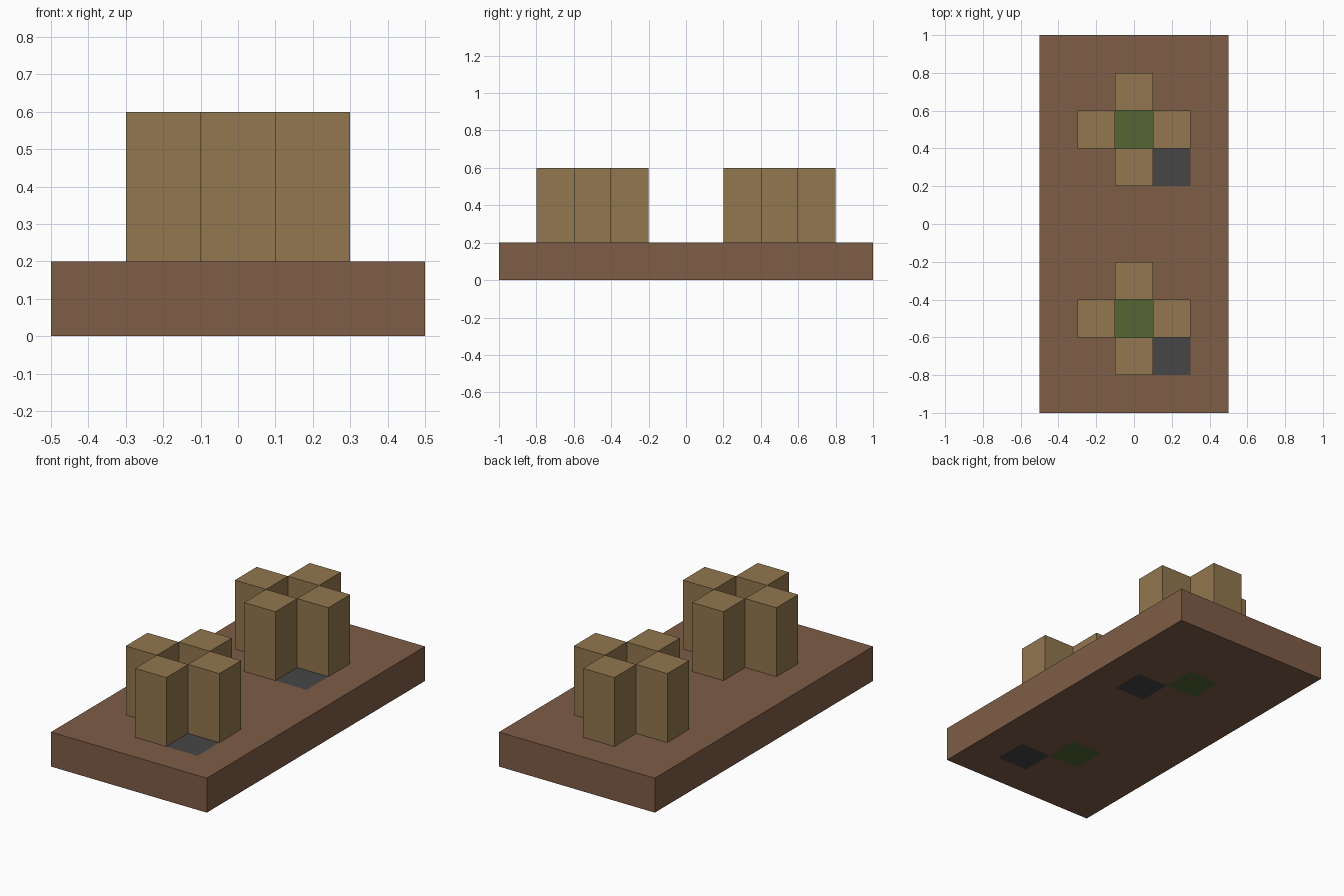
import bpy
import bmesh

default_cube = bpy.data.objects.get("Cube")
if default_cube:
    bpy.data.objects.remove(default_cube, do_unlink=True)


def linear(channel):
    c = channel / 255
    return c / 12.92 if c <= 0.04045 else ((c + 0.055) / 1.055) ** 2.4


def material(name, rgb):
    mat = bpy.data.materials.new(name)
    mat.use_nodes = True
    colour = (*[linear(c) for c in rgb], 1)
    mat.diffuse_color = colour
    mat.node_tree.nodes["Principled BSDF"].inputs["Base Color"].default_value = colour
    return mat


brown = material("brown earth", (126, 93, 71))
tan = material("tan wood", (146, 119, 78))
green = material("moss green", (84, 102, 52))
grey = material("dark grey", (70, 70, 70))


def box(name, centre, size, mats, cuts=(), rule=None):
    """Box with optional cuts (axis, position) and a face material rule."""
    bm = bmesh.new()
    bmesh.ops.create_cube(bm, size=1)
    for v in bm.verts:
        v.co = [c + p * s for c, p, s in zip(centre, v.co, size)]
    for axis, position in cuts:
        point, normal = [0, 0, 0], [0, 0, 0]
        point[axis], normal[axis] = position, 1
        bmesh.ops.bisect_plane(bm, geom=bm.verts[:] + bm.edges[:] + bm.faces[:],
                               plane_co=point, plane_no=normal, dist=1e-5)
    bm.normal_update()
    if rule:
        for face in bm.faces:
            face.material_index = rule(face)
    mesh = bpy.data.meshes.new(name)
    bm.to_mesh(mesh)
    bm.free()
    for mat in mats:
        mesh.materials.append(mat)
    obj = bpy.data.objects.new(name, mesh)
    bpy.context.collection.objects.link(obj)
    return obj


CELL = 0.2
CLUSTERS = {"front": -0.5, "back": 0.5}


def slab_colour(face):
    """Green square at each cluster centre, grey square diagonally beside it."""
    c = face.calc_center_median()
    if abs(face.normal.z) > 0.9:
        for y in CLUSTERS.values():
            for index, dx, dy in ((1, 0, 0), (2, CELL, -CELL)):
                if max(abs(c.x - dx), abs(c.y - y - dy)) < 0.01:
                    return index
    return 0


# Base slab with inlaid squares on its top and bottom
slab_cuts = [(0, x) for x in (-0.1, 0.1, 0.3)]
slab_cuts += [(1, y + d) for y in CLUSTERS.values() for d in (-0.3, -0.1, 0.1)]
box("base_slab", (0, 0, 0.1), (1, 2, 0.2), [brown, green, grey], slab_cuts, slab_colour)

# Four posts in a cross around each green square
SIDES = {"left": (1, 0), "right": (-1, 0), "front": (0, -1), "back": (0, 1)}
for cluster, y in CLUSTERS.items():
    for side, (dx, dy) in SIDES.items():
        box(f"{cluster}_cluster_{side}_post", (dx * CELL, y + dy * CELL, 0.4),
            (CELL, CELL, 0.4), [tan])
